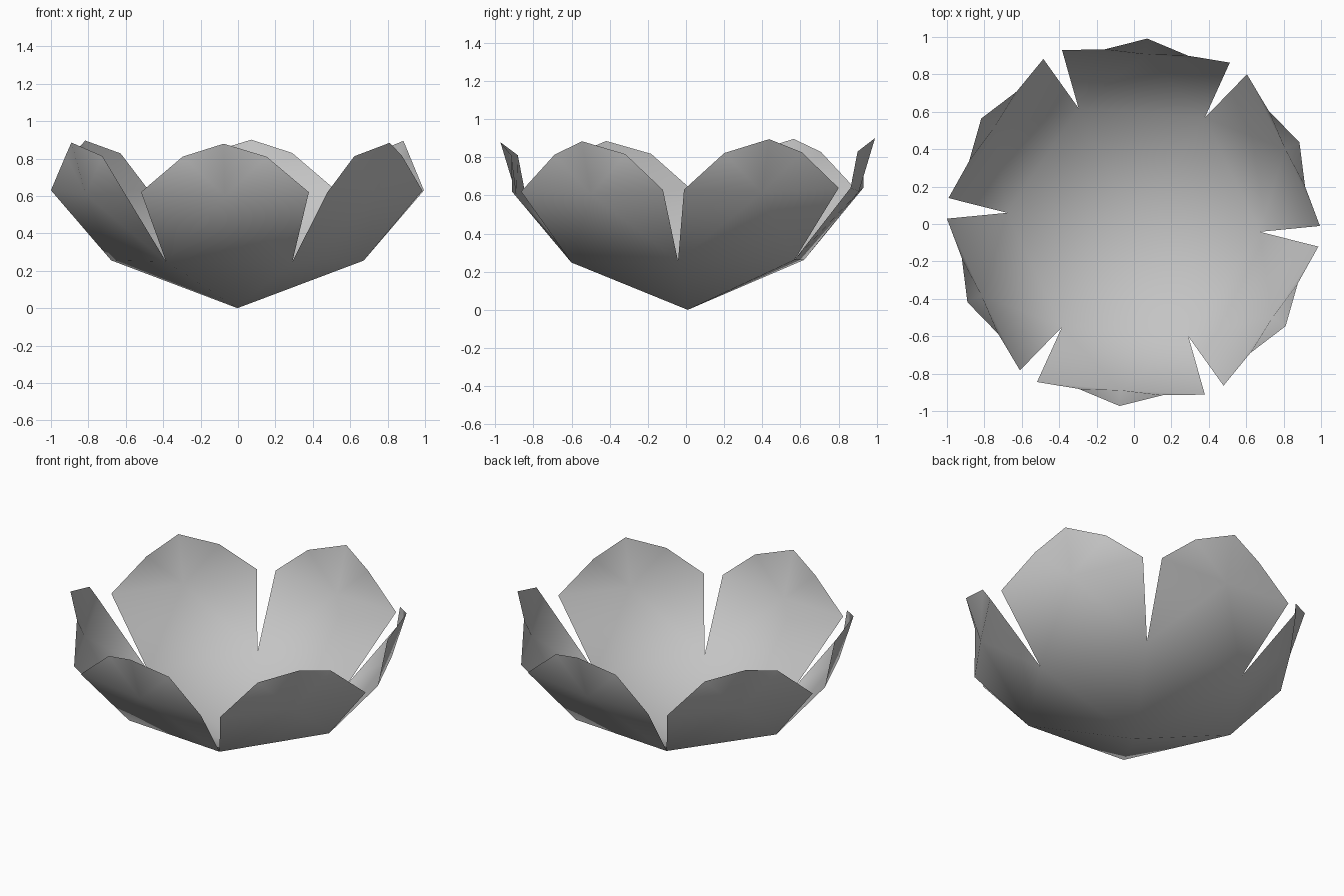
import bpy, bmesh, math
from mathutils import Matrix, Vector

if "Cube" in bpy.data.objects:
    bpy.data.objects.remove(bpy.data.objects["Cube"])

# One petal outline in (sideways, outward, up), repeated six times
NOTCH_R, NOTCH_Z = 0.677, 0.255
COUNT, FIRST_ANGLE = 6, math.radians(-94.3)
BODY = [(-0.45, 0.89, 0.63), (0.0, 0.90, 0.61), (0.45, 0.89, 0.63)]
TIP = [(-0.225, 0.91, 0.82), (0.0, 0.985, 0.89), (0.225, 0.91, 0.82)]

bm = bmesh.new()
centre = bm.verts.new((0, 0, 0))
step = math.tau / COUNT

# Ring of notch points around the shallow base
ring = []
for i in range(COUNT):
    a = FIRST_ANGLE + (i - 0.5) * step
    ring.append(bm.verts.new((NOTCH_R * math.cos(a), NOTCH_R * math.sin(a), NOTCH_Z)))

for i in range(COUNT):
    a = FIRST_ANGLE + i * step
    out = Vector((math.cos(a), math.sin(a), 0))
    side = Vector((-math.sin(a), math.cos(a), 0))

    def place(p):
        return bm.verts.new(side * p[0] + out * p[1] + Vector((0, 0, p[2])))

    n0, n1 = ring[i], ring[(i + 1) % COUNT]
    l, m, r = [place(p) for p in BODY]
    tl, t, tr = [place(p) for p in TIP]
    # Base wedge, petal body and petal tip
    for f in ((centre, n1, n0), (n0, m, l), (n0, n1, m), (n1, r, m),
              (l, m, tl), (tl, m, t), (t, m, tr), (tr, m, r)):
        bm.faces.new(f)

# Slight lean of the whole flower
for v in bm.verts:
    v.co.z += 0.011 * v.co.y
bmesh.ops.translate(bm, verts=bm.verts, vec=(-0.003, 0.009, 0))
bmesh.ops.recalc_face_normals(bm, faces=bm.faces)
if sum(f.normal.z for f in bm.faces) < 0:
    bmesh.ops.reverse_faces(bm, faces=bm.faces)
for f in bm.faces:
    f.smooth = True

mesh = bpy.data.meshes.new("flower_bowl")
bm.to_mesh(mesh)
bm.free()
flower = bpy.data.objects.new("flower_bowl", mesh)
bpy.context.collection.objects.link(flower)

# Single pale grey
grey = bpy.data.materials.new("pale_grey")
grey.diffuse_color = (0.55, 0.55, 0.55, 1)
grey.use_nodes = True
grey.node_tree.nodes["Principled BSDF"].inputs["Base Color"].default_value = grey.diffuse_color
mesh.materials.append(grey)
